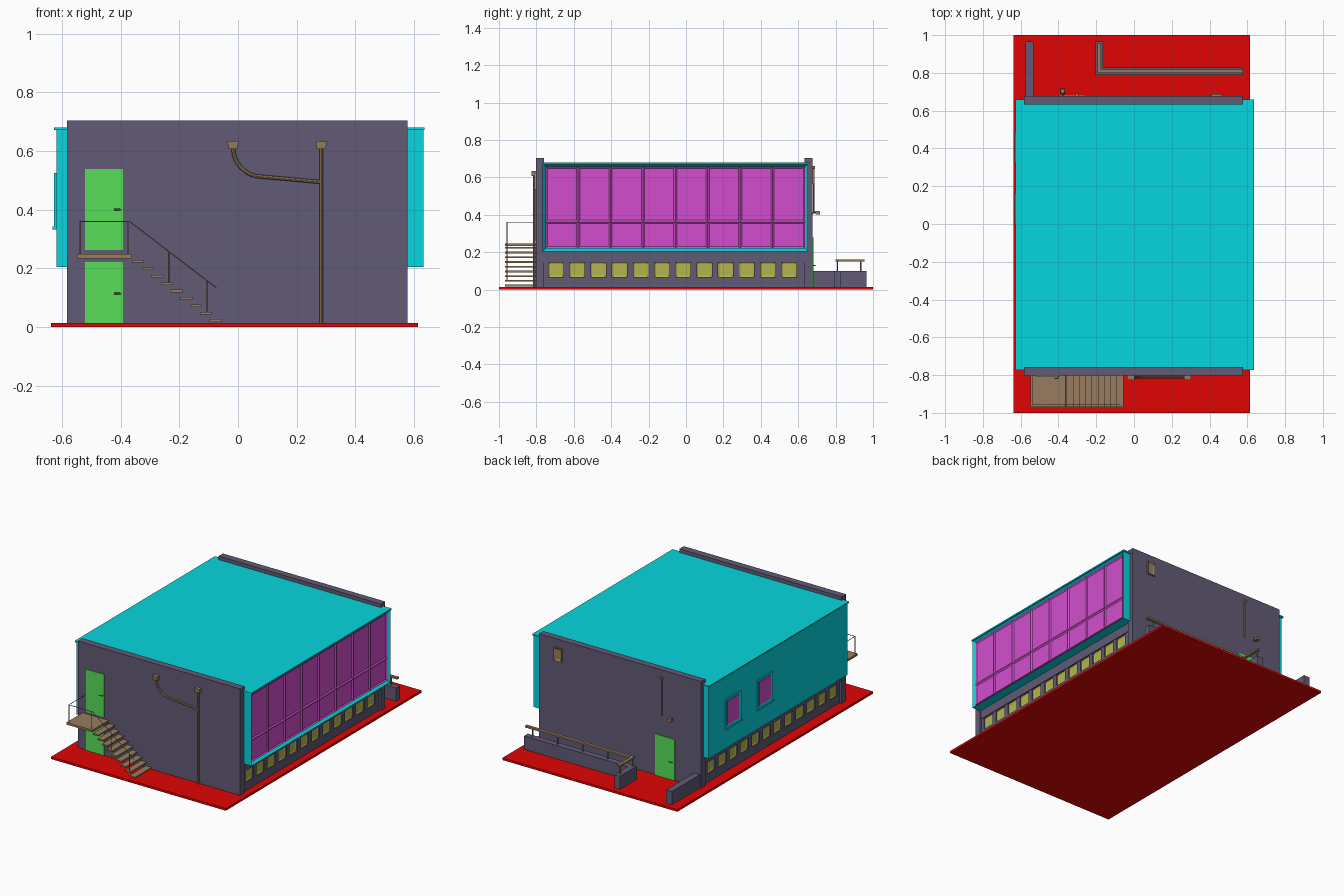
import bpy, bmesh
from mathutils import Vector

if "Cube" in bpy.data.objects:
    bpy.data.objects.remove(bpy.data.objects["Cube"])


def mat(name, rgb):
    m = bpy.data.materials.new(name)
    m.diffuse_color = [(c / 255) ** 2.2 for c in rgb] + [1]
    m.use_nodes = True
    m.node_tree.nodes["Principled BSDF"].inputs["Base Color"].default_value = m.diffuse_color
    return m


RED = mat("ground_red", (223, 13, 13))
PURPLE = mat("wall_purple", (98, 91, 117))
CYAN = mat("cladding_cyan", (14, 214, 222))
PINK = mat("window_magenta", (208, 80, 204))
YELLOW = mat("basement_yellow", (178, 178, 80))
GREEN = mat("door_green", (88, 222, 88))
BROWN = mat("fitting_brown", (150, 125, 95))


def finish(name, bm, m):
    me = bpy.data.meshes.new(name)
    bm.to_mesh(me)
    bm.free()
    me.materials.append(m)
    ob = bpy.data.objects.new(name, me)
    bpy.context.collection.objects.link(ob)
    return ob


def box(name, x, y, z, m, face=None, inset=0.0, depth=0.0, taper=1.0):
    """Box from (min, max) ranges; optionally sinks an inset panel in one face,
    or tapers the bottom."""
    bm = bmesh.new()
    bmesh.ops.create_cube(bm, size=1)
    for v in bm.verts:
        k = taper if v.co.z < 0 else 1.0
        v.co = Vector(((x[0] + x[1]) / 2 + v.co.x * k * (x[1] - x[0]),
                       (y[0] + y[1]) / 2 + v.co.y * k * (y[1] - y[0]),
                       (z[0] + z[1]) / 2 + v.co.z * (z[1] - z[0])))
    bm.normal_update()
    if face:
        d = Vector(face)
        f = max(bm.faces, key=lambda f: f.normal.dot(d))
        bmesh.ops.inset_region(bm, faces=[f], thickness=inset, use_even_offset=True)
        bmesh.ops.translate(bm, verts=list(f.verts), vec=-d * depth)
    return finish(name, bm, m)


def tube(name, pts, r, m, res=2):
    cu = bpy.data.curves.new(name, 'CURVE')
    cu.dimensions = '3D'
    cu.bevel_depth = r
    cu.bevel_resolution = res
    cu.use_fill_caps = True
    sp = cu.splines.new('POLY')
    sp.points.add(len(pts) - 1)
    for p, c in zip(sp.points, pts):
        p.co = (*c, 1)
    cu.materials.append(m)
    ob = bpy.data.objects.new(name, cu)
    bpy.context.collection.objects.link(ob)
    bpy.ops.object.select_all(action='DESELECT')
    ob.select_set(True)
    bpy.context.view_layer.objects.active = ob
    bpy.ops.object.convert(target='MESH')
    bpy.ops.object.shade_smooth_by_angle()
    return ob


G = 0.014  # ground top

# Ground slab and end walls
box("ground", (-0.638, 0.613), (-1, 1), (0, G), RED)
box("front_wall", (-0.582, 0.578), (-0.803, -0.758), (G, 0.703), PURPLE)
box("back_wall", (-0.582, 0.578), (0.633, 0.677), (G, 0.703), PURPLE)

# Basement storey with recessed window openings on both long sides
Y0, Y1 = -0.758, 0.633
box("basement_core", (-0.55, 0.55), (Y0, Y1), (G, 0.205), PURPLE)
PITCH, W = 0.1133, 0.08
for s, side in ((1, "right"), (-1, "left")):
    xs = sorted((s * 0.55, s * 0.567))
    box(f"{side}_plinth", xs, (Y0, Y1), (G, 0.068), PURPLE)
    box(f"{side}_lintel", sorted((s * 0.55, s * 0.571)), (Y0, Y1), (0.146, 0.205), PURPLE)
    edge = Y0
    for i in range(13):
        y = -0.735 + i * PITCH if i < 12 else Y1
        box(f"{side}_pier_{i}", xs, (edge, y), (0.068, 0.146), PURPLE)
        if i < 12:
            box(f"{side}_basement_window_{i}", sorted((s * 0.548, s * 0.559)), (y, y + W),
                (0.068, 0.146), YELLOW, (s, 0, 0), 0.007, 0.004)
            edge = y + W

# Overhanging clad upper storey and roof slab
box("upper_storey", (-0.619, 0.633), (-0.766, 0.652), (0.205, 0.674), CYAN,
    (1, 0, 0), 0.016, 0.022)
box("roof", (-0.627, 0.636), (-0.772, 0.66), (0.671, 0.68), CYAN)

# Right-hand glazing, eight bays of two panes
bay = 1.386 / 8
for i in range(8):
    y = -0.75 + i * bay
    for row, z in (("lower", (0.221, 0.363)), ("upper", (0.363, 0.658))):
        box(f"glazing_{row}_{i}", (0.608, 0.623), (y, y + bay), z, PINK,
            (1, 0, 0), 0.009, 0.007)

# Two small windows on the left side
for i, y in enumerate((0.33, 0.005)):
    box(f"left_window_frame_{i}", (-0.627, -0.61), (y, y + 0.155), (0.335, 0.525), CYAN,
        (-1, 0, 0), 0.018, 0.007)
    box(f"left_window_{i}", (-0.624, -0.612), (y + 0.018, y + 0.137), (0.353, 0.507), PINK,
        (-1, 0, 0), 0.012, 0.002)
    box(f"left_window_sill_{i}", (-0.632, -0.61), (y - 0.004, y + 0.159), (0.332, 0.342), CYAN)

# Doors with lever handles
for name, x, z, y, s in (("front_upper_door", (-0.522, -0.392), (0.262, 0.538), -0.803, -1),
                         ("front_lower_door", (-0.522, -0.392), (G, 0.222), -0.803, -1),
                         ("back_door", (-0.395, -0.257), (G, 0.28), 0.677, 1)):
    box(name, x, sorted((y - s * 0.01, y + s * 0.005)), z, GREEN)
    hx, hz = (-0.402, z[0] + (0.138 if "upper" in name else 0.1)) if s < 0 else (-0.38, 0.13)
    o = -0.02 if s < 0 else 0.02
    tube(name + "_handle", [(hx, y, hz), (hx, y + s * 0.014, hz), (hx + o, y + s * 0.014, hz)],
         0.003, BROWN)

# Front landing and open stairs
SY = (-0.968, -0.803)
box("landing", (-0.549, -0.363), SY, (0.234, 0.248), BROWN)
for i in range(9):
    x, z = -0.36 + i * 0.0329, 0.219 - i * 0.0252
    box(f"step_{i}", (x, x + 0.04), SY, (z, z + 0.009), BROWN)

# Thin stair railing
RY = -0.957
tube("stair_handrail", [(-0.539, -0.803, 0.36), (-0.539, RY, 0.36), (-0.37, RY, 0.36),
                        (-0.073, RY, 0.133)], 0.002, BROWN, 1)
for i, (x, a, b) in enumerate(((-0.539, 0.245, 0.36), (-0.375, 0.245, 0.36),
                               (-0.236, 0.147, 0.256), (-0.106, 0.045, 0.158))):
    tube(f"stair_post_{i}", [(x, RY, a), (x, RY, b)], 0.002, BROWN, 1)

# Rainwater pipes with hopper heads
PY = -0.811
for i, x in enumerate((-0.017, 0.284)):
    box(f"hopper_{i}", (x - 0.019, x + 0.019), (-0.827, -0.802), (0.607, 0.634), BROWN, taper=0.82)
tube("downpipe", [(0.284, PY, G), (0.284, PY, 0.61)], 0.0065, BROWN)
tube("branch_pipe", [(x, PY, z) for x, z in ((-0.017, 0.61), (-0.013, 0.583), (-0.005, 0.564),
     (0.008, 0.546), (0.023, 0.532), (0.04, 0.521), (0.062, 0.514), (0.284, 0.494))],
     0.0065, BROWN)

# Back wall fittings: vent, thin pipe and lamp
box("vent", (0.41, 0.465), (0.67, 0.688), (0.565, 0.65), BROWN, (0, 1, 0), 0.012, 0.008)
tube("back_pipe", [(-0.303, 0.682, 0.41), (-0.303, 0.682, 0.655)], 0.004, BROWN)
box("back_pipe_cap", (-0.311, -0.295), (0.675, 0.691), (0.645, 0.66), BROWN, taper=0.7)
tube("lamp_arm", [(-0.378, 0.674, 0.405), (-0.378, 0.69, 0.415), (-0.378, 0.708, 0.415)],
     0.004, BROWN)
box("lamp_shade", (-0.389, -0.367), (0.693, 0.715), (0.402, 0.42), BROWN, taper=1.15)

# Low walls behind the building
box("side_low_wall", (-0.574, -0.533), (0.677, 0.965), (G, 0.1), PURPLE)
box("long_low_wall", (-0.203, 0.578), (0.79, 0.829), (G, 0.1), PURPLE)
box("short_low_wall", (-0.203, -0.165), (0.829, 0.965), (G, 0.1), PURPLE)

# Rail on the L-shaped low wall
box("long_rail", (-0.194, 0.578), (0.8, 0.819), (0.151, 0.162), BROWN)
box("short_rail", (-0.194, -0.175), (0.819, 0.955), (0.151, 0.162), BROWN)
posts = [(0.53 - i * 0.179, 0.81) for i in range(5)] + [(-0.184, 0.935)]
for i, (x, y) in enumerate(posts):
    tube(f"rail_post_{i}", [(x, y, 0.098), (x, y, 0.153)], 0.004, BROWN)
